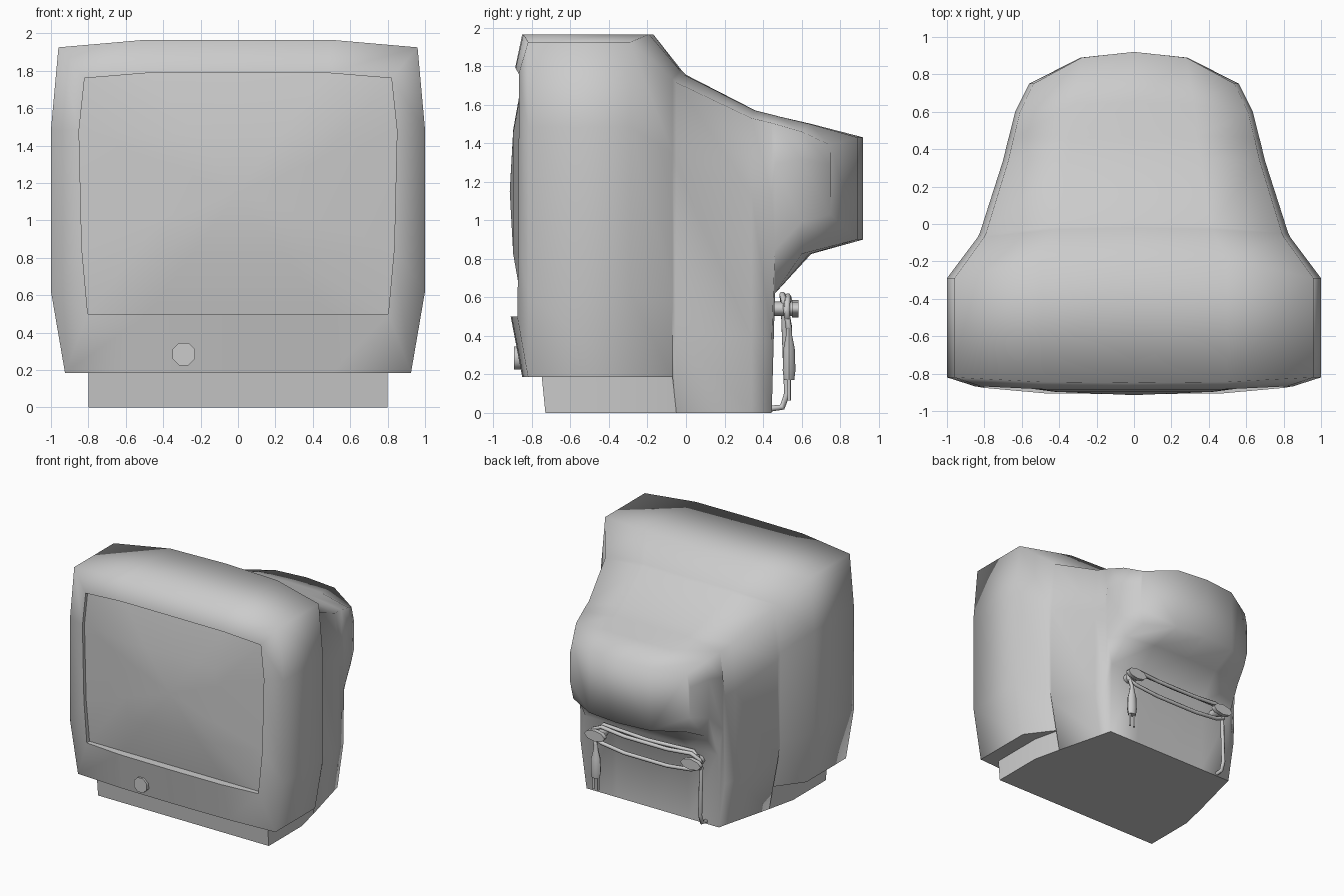
import bpy, math

if "Cube" in bpy.data.objects:
    bpy.data.objects.remove(bpy.data.objects["Cube"])


def finish(ob, angle):
    bpy.ops.object.select_all(action='DESELECT')
    bpy.context.view_layer.objects.active = ob
    ob.select_set(True)
    bpy.ops.object.mode_set(mode='EDIT')
    bpy.ops.mesh.select_all(action='SELECT')
    bpy.ops.mesh.normals_make_consistent(inside=False)
    bpy.ops.object.mode_set(mode='OBJECT')
    bpy.ops.object.shade_smooth_by_angle(angle=math.radians(angle))
    return ob


def make(name, verts, faces, angle=40):
    me = bpy.data.meshes.new(name)
    me.from_pydata(verts, [], faces)
    ob = bpy.data.objects.new(name, me)
    bpy.context.collection.objects.link(ob)
    return finish(ob, angle)


def mirror(half):
    """Half ring from top centre to bottom centre -> full ring."""
    return half + [(-x, y, z) for x, y, z in half[-2:0:-1]]


def bridge(rings):
    n = len(rings[0])
    verts = [v for r in rings for v in r]
    faces = [(k * n + i, k * n + (i + 1) % n, (k + 1) * n + (i + 1) % n, (k + 1) * n + i)
             for k in range(len(rings) - 1) for i in range(n)]
    return verts, faces


def section(y, bow, w, d, zt, zb, bow_low=None):
    """Boxy cabinet section, bowed in plan by `bow` at its centre."""
    low = bow if bow_low is None else bow_low
    h = zt - zb
    return mirror([
        (0, y + bow, zt), (.5 * w, y + .82 * bow, zt), (.96 * w, y, zt - .04),
        (w, y, zt - .27 * h), (w, y, zb + .245 * h), (d, y, zb),
        (.54 * d, y + .82 * low, zb), (0, y + low, zb)])


# Screen opening outline, shared by bezel lip, recess and screen
opening = [(0, 1.79), (.48, 1.788), (.82, 1.76), (.85, 1.48), (.835, .85),
           (.803, .5), (.48, .5), (0, .5)]
lip_y = [-.887, -.884, -.868, -.868, -.87, -.876, -.905, -.91]
lip = mirror([(x, y, z) for (x, z), y in zip(opening, lip_y)])
edge = mirror([(x, -.84, z) for x, z in opening])

# Cabinet: recess, bezel, shell, tapering tube housing
rings = [
    mirror([(x, -.83, z) for x, z in opening]), lip,
    section(-.82, -.03, 1.0, .925, 1.965, .185),
    section(-.29, .12, 1.0, .925, 1.965, .185, 0),
    section(-.07, .05, .835, .76, 1.775, .185, 0),
    section(-.05, .05, .825, .745, 1.755, 0, 0),
    section(.34, .02, .70, .645, 1.57, 0, 0),
    section(.445, .015, .675, .62, 1.545, 0, 0),
    section(.462, .015, .67, .62, 1.54, .62, 0),
    section(.60, .05, .635, .59, 1.50, .825),
    section(.75, .17, .56, .53, 1.43, .90),
]
verts, faces = bridge(rings)
o = len(verts) - 14
faces += [tuple(o + i for i in f) for f in
          ((0, 1, 6, 7), (1, 2, 3, 4, 5, 6), (0, 13, 8, 7), (13, 12, 11, 10, 9, 8))]
make("cabinet", verts, faces, 78)

# Convex picture tube face
mid = [(x * .5, -.897, 1.15 + (z - 1.15) * .5) for x, y, z in edge]
verts, faces = bridge([edge, mid])
verts.append((0, -.915, 1.15))
faces += [(14 + i, 14 + (i + 1) % 14, 28) for i in range(14)]
screen = make("screen", verts, faces, 40)
if screen.data.polygons[0].normal.y > 0:
    screen.data.flip_normals()

# Foot under the front of the cabinet
plan = [(-.8, -.73), (.8, -.73), (.8, -.29), (.742, -.04), (-.742, -.04), (-.8, -.29)]
verts, faces = bridge([[(x, y, 0) for x, y in plan],
                       [(x, y - (.02 if y < -.7 else 0), .2) for x, y in plan]])
make("foot", verts, faces + [tuple(range(6)), tuple(range(6, 12))], 30)


def cylinder(name, sides, r, depth, loc, rot=(0, 0, 0), scale=(1, 1, 1)):
    bpy.ops.mesh.primitive_cylinder_add(vertices=sides, radius=r, depth=depth,
                                        location=loc, rotation=rot)
    ob = bpy.context.object
    ob.name = name
    ob.scale = scale
    return finish(ob, 50)


# Power knob
knob = cylinder("power_knob", 8, .065, .06, (-.29, -.863, .285),
                (math.pi / 2, math.pi / 8, 0))

# Two cable hooks on the back
for side in (-1, 1):
    cylinder("cable_hook_stem", 8, .038, .12, (side * .45, .5, .54), (math.pi / 2, 0, 0),
             (1.3, 1, 1))
    cylinder("cable_hook_plate", 8, .05, .035, (side * .45, .567, .54), (math.pi / 2, 0, 0),
             (1.9, .9, 1))


def cord(name, pts, closed=False):
    cu = bpy.data.curves.new(name, 'CURVE')
    cu.dimensions = '3D'
    cu.bevel_depth = .016
    cu.bevel_resolution = 1
    cu.use_fill_caps = True
    sp = cu.splines.new('POLY')
    sp.points.add(len(pts) - 1)
    for p, c in zip(sp.points, pts):
        p.co = (*c, 1)
    sp.use_cyclic_u = closed
    ob = bpy.data.objects.new(name, cu)
    bpy.context.collection.objects.link(ob)


# Mains cord: loop round the hooks, drop to the base, tail to the plug
loop = [(.2, .535, .585), (.42, .53, .605), (.5, .525, .57), (.5, .525, .5), (.42, .53, .47),
        (.2, .535, .445)]
cord("cord_loop", loop + [(-x, y, z) for x, y, z in reversed(loop)], True)
cord("cord_upper_strand", [(-.5, .51, .54), (-.42, .5, .615), (0, .51, .6),
                           (.42, .5, .615), (.5, .52, .54), (.47, .535, .43)])
cord("cord_drop", [(-.46, .51, .6), (-.5, .51, .5), (-.5, .525, .1), (-.5, .5, .03),
                   (-.5, .42, .02)])

# Plug hanging from the right hook
prof = [(.45, .018), (.40, .022), (.33, .04), (.22, .044), (.17, .036)]
verts, faces = bridge([[(.47 + r * math.cos(a * math.pi / 4),
                         .535 + .75 * r * math.sin(a * math.pi / 4), z) for a in range(8)]
                       for z, r in prof])
make("plug", verts, faces + [tuple(range(8)), tuple(range(32, 40))], 50)
for dx in (-.022, .022):
    cylinder("plug_pin", 8, .009, .11, (.47 + dx, .535, .12))
